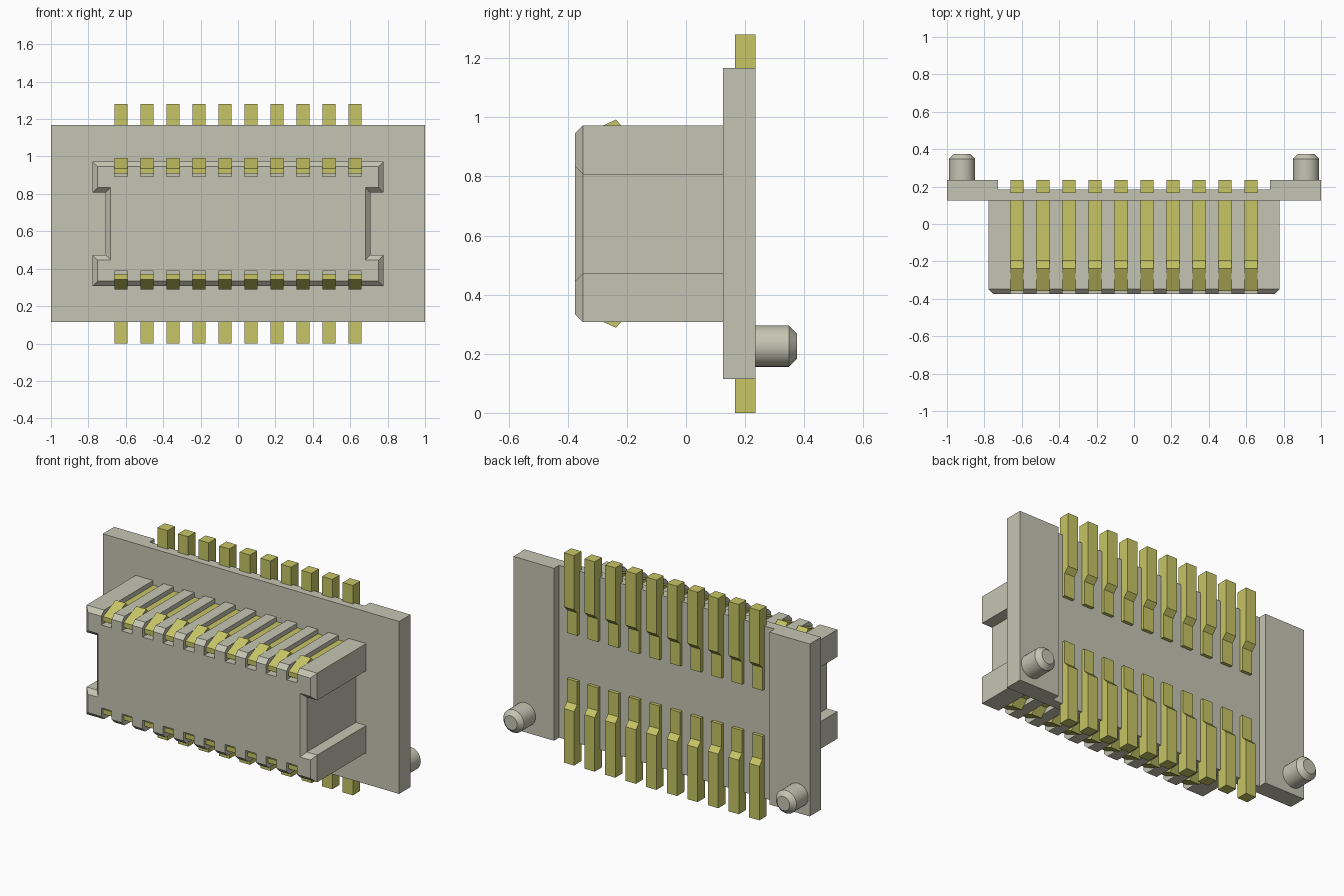
import bpy
import bmesh
from mathutils import Vector

if "Cube" in bpy.data.objects:
    bpy.data.objects.remove(bpy.data.objects["Cube"], do_unlink=True)

MID_Z = 0.64                                   # mirror height of the connector
PIN_X = [(i - 4.5) * 0.139 for i in range(10)]  # ten contact columns


def material(name, rgb):
    mat = bpy.data.materials.new(name)
    mat.use_nodes = True
    mat.diffuse_color = (*rgb, 1)
    mat.node_tree.nodes["Principled BSDF"].inputs["Base Color"].default_value = (*rgb, 1)
    return mat


GREY = material("warm grey plastic", (0.56, 0.56, 0.455))
GOLD = material("contact gold", (0.57, 0.56, 0.13))


def finish(name, bm, mat):
    bmesh.ops.recalc_face_normals(bm, faces=bm.faces)
    mesh = bpy.data.meshes.new(name)
    bm.to_mesh(mesh)
    bm.free()
    mesh.materials.append(mat)
    obj = bpy.data.objects.new(name, mesh)
    bpy.context.collection.objects.link(obj)
    return obj


def loft(bm, rings):
    """Skin a stack of matching closed outlines and cap both ends."""
    loops = [[bm.verts.new(p) for p in ring] for ring in rings]
    n = len(loops[0])
    for a, b in zip(loops, loops[1:]):
        for i in range(n):
            j = (i + 1) % n
            bm.faces.new((a[i], a[j], b[j], b[i]))
    bm.faces.new(loops[0])
    bm.faces.new(loops[-1])


def add_box(bm, lo, hi):
    rect = [(lo[0], lo[1]), (hi[0], lo[1]), (hi[0], hi[1]), (lo[0], hi[1])]
    loft(bm, [[(x, y, z) for x, y in rect] for z in (lo[2], hi[2])])


# Base plate: thick ends with a shallow recess across the back
plan = [(-1, 0.125), (1, 0.125), (1, 0.235), (0.727, 0.235),
        (0.727, 0.185), (-0.727, 0.185), (-0.727, 0.235), (-1, 0.235)]
bm = bmesh.new()
loft(bm, [[(x, y, z) for x, y in plan] for z in (0.115, 1.167)])
finish("base_plate", bm, GREY)


# Plug body: H-shaped outline, chamfered round the front edge
def body_outline(y, inset):
    w, n = 0.778 - inset, 0.708 - inset
    h, s = 0.333 - inset, 0.167 + inset
    pts = [(w, h), (-w, h), (-w, s), (-n, s), (-n, -s), (-w, -s),
           (-w, -h), (w, -h), (w, -s), (n, -s), (n, s), (w, s)]
    return [(x, y, MID_Z + z) for x, z in pts]


bm = bmesh.new()
loft(bm, [body_outline(0.125, 0), body_outline(-0.348, 0), body_outline(-0.375, 0.027)])
body = finish("plug_body", bm, GREY)

# Contact grooves along the top and bottom of the body
bm = bmesh.new()
for x in PIN_X:
    for side in (-1, 1):
        z0, z1 = sorted((MID_Z + side * 0.253, MID_Z + side * 0.40))
        add_box(bm, (x - 0.035, -0.45, z0), (x + 0.035, 0.1249, z1))
cutter = finish("groove_cutter", bm, GREY)
cutter.hide_render = True
mod = body.modifiers.new("grooves", "BOOLEAN")
mod.operation = "DIFFERENCE"
mod.solver = "EXACT"
mod.object = cutter
bpy.context.view_layer.objects.active = body
bpy.ops.object.modifier_apply(modifier=mod.name)
bpy.data.objects.remove(cutter, do_unlink=True)

# Contacts: sprung arm in the groove, foot and tail behind the plate
PIN = [(0.165, 0.64), (0.235, 0.64), (0.235, 0.31), (0.205, 0.28), (0.205, 0.14),
       (0.165, 0.14), (0.165, 0.27), (-0.20, 0.27), (-0.24, 0.318), (-0.357, 0.268),
       (-0.357, 0.297), (-0.237, 0.352), (-0.195, 0.305), (0.165, 0.305)]
for row, side in (("upper", 1), ("lower", -1)):
    for i, x in enumerate(PIN_X):
        bm = bmesh.new()
        loft(bm, [[(px, y, MID_Z + side * h) for y, h in PIN]
                  for px in (x - 0.0345, x + 0.0345)])
        finish(f"{row}_contact_{i + 1}", bm, GOLD)

# Locating pegs on the back, with chamfered tips
for name, x in (("left_peg", 0.92), ("right_peg", -0.92)):
    bm = bmesh.new()
    rings = []
    for y, r in ((0.225, 0.07), (0.348, 0.07), (0.375, 0.043)):
        circle = bmesh.new()
        bmesh.ops.create_circle(circle, segments=32, radius=r)
        rings.append([Vector((x + v.co.x, y, 0.226 + v.co.y)) for v in circle.verts])
        circle.free()
    loft(bm, rings)
    peg = finish(name, bm, GREY)
    bpy.ops.object.select_all(action="DESELECT")
    peg.select_set(True)
    bpy.context.view_layer.objects.active = peg
    bpy.ops.object.shade_smooth_by_angle(angle=0.5)
